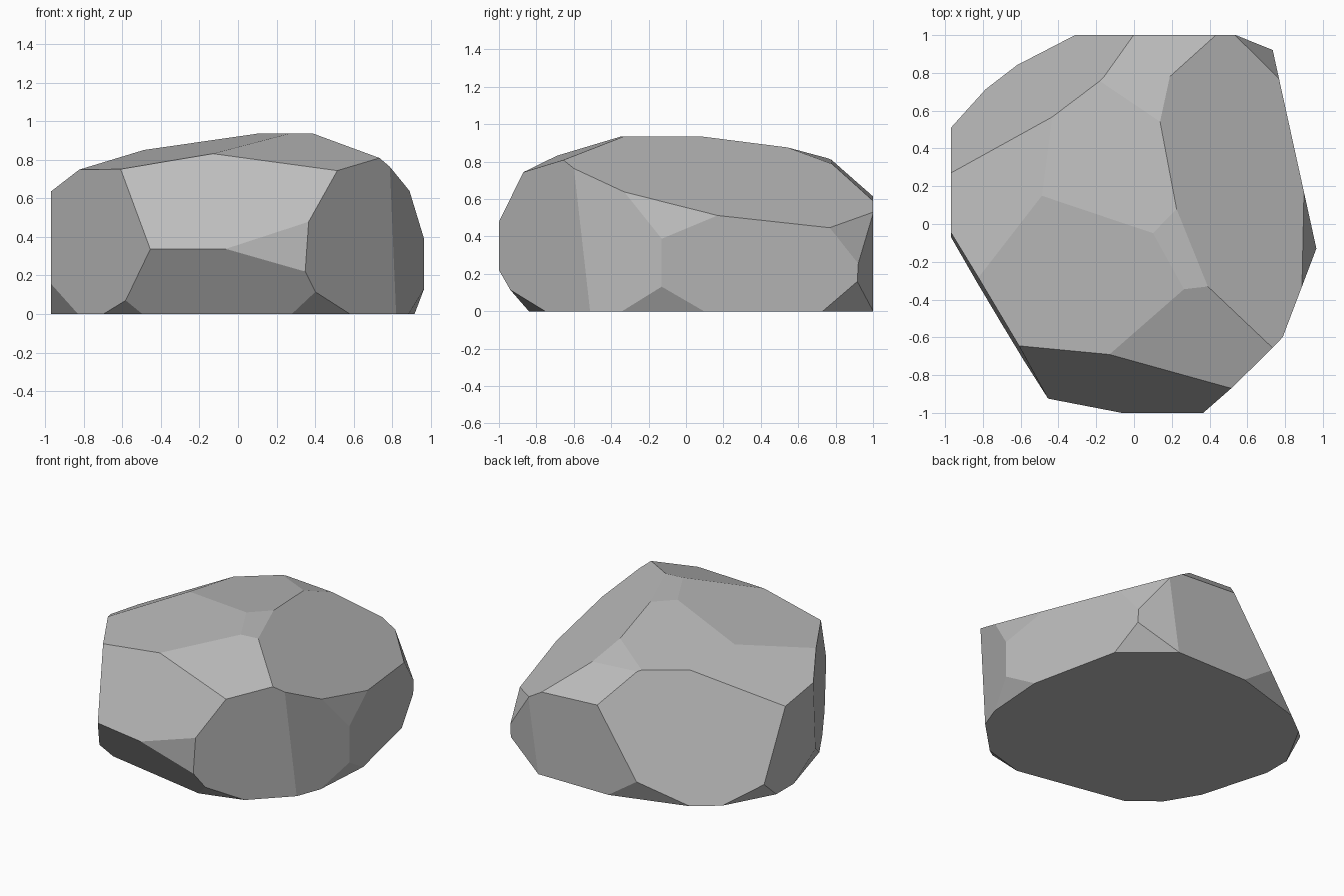
import bpy
import bmesh
from mathutils import Vector

# Remove the default object
default_cube = bpy.data.objects.get("Cube")
if default_cube:
    bpy.data.objects.remove(default_cube, do_unlink=True)


def make_material(name, colour):
    material = bpy.data.materials.new(name)
    material.use_nodes = True
    material.diffuse_color = colour
    shader = material.node_tree.nodes["Principled BSDF"]
    shader.inputs["Base Color"].default_value = colour
    shader.inputs["Roughness"].default_value = 0.9
    return material


def make_block(bm, low, high):
    """Rough stone block between two opposite corners."""
    low, high = Vector(low), Vector(high)
    corners = bmesh.ops.create_cube(bm, size=1)["verts"]
    for vert in corners:
        for axis in range(3):
            vert.co[axis] = low[axis] if vert.co[axis] < 0 else high[axis]


def chisel(bm, facing, reach):
    """Slice off everything where position . facing exceeds reach, then cap the cut."""
    facing = Vector(facing)
    geometry = bm.verts[:] + bm.edges[:] + bm.faces[:]
    bmesh.ops.bisect_plane(
        bm,
        geom=geometry,
        dist=0.0001,
        plane_co=facing * (reach / facing.length_squared),
        plane_no=facing.normalized(),
        clear_outer=True,
    )
    open_edges = [edge for edge in bm.edges if edge.is_boundary]
    if open_edges:
        bmesh.ops.holes_fill(bm, edges=open_edges, sides=0)


# Gentle facets across the top
top_facets = {
    "right slope": ((.595, .24, 1), 1.088),
    "left slope": ((-.51, .16, 1), 1.123),
    "back crown": ((-.108, .107, 1), .919),
    "back shoulder": ((.06, .356, 1), 1.077),
    "back brow": ((.055, .84, 1), 1.454),
    "front slope": ((.04, -.346, 1), 1.065),
    "left crown": ((-.177, -.098, 1), .922),
}

# Large facets around the sides
side_facets = {
    "back left": ((-.77, 1, .515), 1.318),
    "front left": ((-1, -.595, .03), 1.015),
    "front upper": ((-.196, -1, .6), 1.215),
    "front overhang": ((-.19, -1, -.667), .787),
    "front right": ((1, -1, -.07), 1.333),
    "right front": ((1, -.38, 0), 1.015),
    "right main": ((1, .22, 0), .937),
    "right upper": ((1, .07, .36), 1.096),
    "back right": ((.336, 1, -.05), 1.155),
    "back right corner": ((1, .83, .487), 1.623),
}

# Small chips where the sides meet the ground
base_chips = {
    "back": ((-.3, 1, -.44), 1.027),
    "back left": ((-1, .54, -.61), 1.171),
    "left": ((-1, -.286, -.45), .919),
    "front left": ((-.79, -1, -1.4), 1.085),
    "front right": ((.29, -1, -1.18), .921),
    "right": ((1, -.07, -.5), .909),
    "back right": ((1, 1.174, -1.11), 1.634),
}

# Rock: one block chiselled into flat facets
bm = bmesh.new()
make_block(bm, (-.97, -1, 0), (.97, 1, .935))
for facets in (side_facets, top_facets, base_chips):
    for facing, reach in facets.values():
        chisel(bm, facing, reach)
bmesh.ops.remove_doubles(bm, verts=bm.verts[:], dist=0.002)
bmesh.ops.recalc_face_normals(bm, faces=bm.faces[:])

mesh = bpy.data.meshes.new("rock")
bm.to_mesh(mesh)
bm.free()
mesh.materials.append(make_material("stone grey", (.5, .5, .5, 1)))
mesh.shade_flat()
rock = bpy.data.objects.new("rock", mesh)
bpy.context.scene.collection.objects.link(rock)
